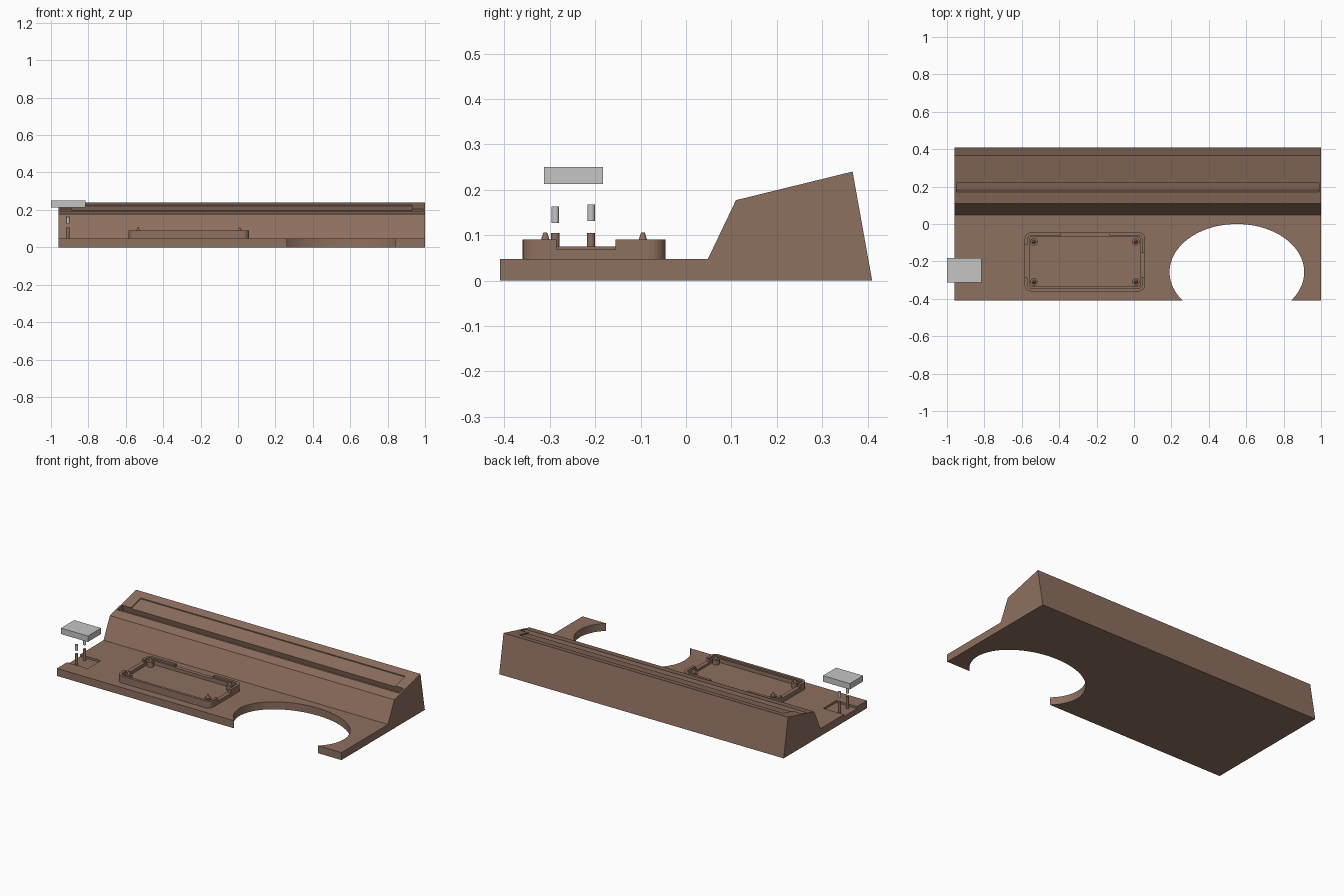
import bpy, bmesh, math
from mathutils import Vector

if "Cube" in bpy.data.objects:
    bpy.data.objects.remove(bpy.data.objects["Cube"])


def material(name, rgb):
    m = bpy.data.materials.new(name)
    m.diffuse_color = (*rgb, 1)
    m.use_nodes = True
    m.node_tree.nodes["Principled BSDF"].inputs["Base Color"].default_value = m.diffuse_color
    return m


BROWN = material("brown", (0.27, 0.16, 0.115))
GREY = material("grey", (0.56, 0.56, 0.56))


def prism(name, pts, direction, mat=BROWN):
    """Extrude a closed polygon of 3D points along a direction."""
    bm = bmesh.new()
    face = bm.faces.new([bm.verts.new(p) for p in pts])
    ext = bmesh.ops.extrude_face_region(bm, geom=[face])
    verts = [v for v in ext["geom"] if isinstance(v, bmesh.types.BMVert)]
    bmesh.ops.translate(bm, vec=Vector(direction), verts=verts)
    bmesh.ops.recalc_face_normals(bm, faces=bm.faces)
    me = bpy.data.meshes.new(name)
    bm.to_mesh(me)
    bm.free()
    me.materials.append(mat)
    ob = bpy.data.objects.new(name, me)
    bpy.context.collection.objects.link(ob)
    return ob


def x_prism(name, yz, x0, x1, mat=BROWN):
    return prism(name, [(x0, y, z) for y, z in yz], (x1 - x0, 0, 0), mat)


def box(name, x0, x1, y0, y1, z0, z1, mat=BROWN):
    return x_prism(name, [(y0, z0), (y1, z0), (y1, z1), (y0, z1)], x0, x1, mat)


def disc(name, x, y, rx, ry, z0, z1, n=64, mat=BROWN):
    ang = [2 * math.pi * i / n for i in range(n)]
    return prism(name, [(x + rx * math.cos(a), y + ry * math.sin(a), z0) for a in ang],
                 (0, 0, z1 - z0), mat)


def rounded(name, x0, x1, y0, y1, r, z0, z1):
    pts = []
    for k, (cx, cy) in enumerate([(x1 - r, y1 - r), (x0 + r, y1 - r),
                                  (x0 + r, y0 + r), (x1 - r, y0 + r)]):
        for i in range(7):
            a = math.pi / 2 * (k + i / 6)
            pts.append((cx + r * math.cos(a), cy + r * math.sin(a), z0))
    return prism(name, pts, (0, 0, z1 - z0))


def cut(target, cutters):
    for c in cutters:
        mod = target.modifiers.new("cut", 'BOOLEAN')
        mod.operation, mod.solver, mod.object = 'DIFFERENCE', 'EXACT', c
        bpy.context.view_layer.objects.active = target
        bpy.ops.object.modifier_apply(modifier=mod.name)
        bpy.data.objects.remove(c)


def slope(y):
    return 0.177 + (y - 0.11) * 0.063 / 0.257


# Base with raised, sloping back block
TOP = 0.047
base = x_prism("base", [(-0.41, 0), (0.41, 0), (0.367, 0.24), (0.11, 0.177),
                        (0.048, TOP), (-0.41, TOP)], -0.96, 1.0)
# Long slot square to the slope
n = Vector((-0.238, 0.971))
a, b = Vector((0.172, slope(0.172))), Vector((0.218, slope(0.218)))
slot = x_prism("slot_cutter", [a - n * 0.04, b - n * 0.04, b + n * 0.03, a + n * 0.03], -0.95, 0.99)
# Shallow panel recess behind the slot
panel = x_prism("panel_cutter", [(0.20, slope(0.20) - 0.006), (0.315, slope(0.315) - 0.006),
                                 (0.315, 0.3), (0.20, 0.3)], -0.89, 0.93)
opening = disc("opening_cutter", 0.55, -0.257, 0.36, 0.257, -0.1, 0.15, 96)
pocket = box("pocket_cutter", -1.0, -0.817, -0.312, -0.183, 0.034, 0.1)
cut(base, [slot, panel, opening, pocket])

# Open tray with stepped rim and notched walls
X0, X1, Y0, Y1 = -0.585, 0.06, -0.36, -0.045
tray = rounded("tray", X0, X1, Y0, Y1, 0.035, TOP - 0.005, 0.09)


def inner(d, z):
    return rounded("tray_cutter", X0 + d, X1 - d, Y0 + d, Y1 - d, 0.035 - d * 0.8, z, 0.15)


cut(tray, [inner(0.016, 0.08), inner(0.025, 0.055),
           box("notch_right", 0.03, 0.1, -0.285, -0.155, 0.068, 0.15),
           box("notch_left", -0.65, -0.555, -0.285, -0.11, 0.075, 0.15),
           box("notch_back", -0.39, -0.13, -0.075, 0.0, 0.075, 0.15)])

# Screw posts with tapered pins in the tray corners
for x in (-0.535, 0.01):
    for y in (-0.31, -0.095):
        disc("tray_post", x, y, 0.02, 0.02, 0.05, 0.085, 24)
        bpy.ops.mesh.primitive_cone_add(vertices=20, radius1=0.011, radius2=0.004,
                                        depth=0.022, location=(x, y, 0.095))
        pin = bpy.context.object
        pin.name = "tray_pin"
        pin.data.materials.append(BROWN)

# Button: posts in the pocket, floating pins and cap
for y, z in ((-0.288, 0.127), (-0.209, 0.131)):
    disc("button_post", -0.91, y, 0.009, 0.009, 0.03, 0.105, 24)
    disc("button_pin", -0.91, y, 0.0085, 0.0085, z, z + 0.036, 24, GREY)
box("button_cap", -1.0, -0.815, -0.313, -0.183, 0.213, 0.25, GREY)
